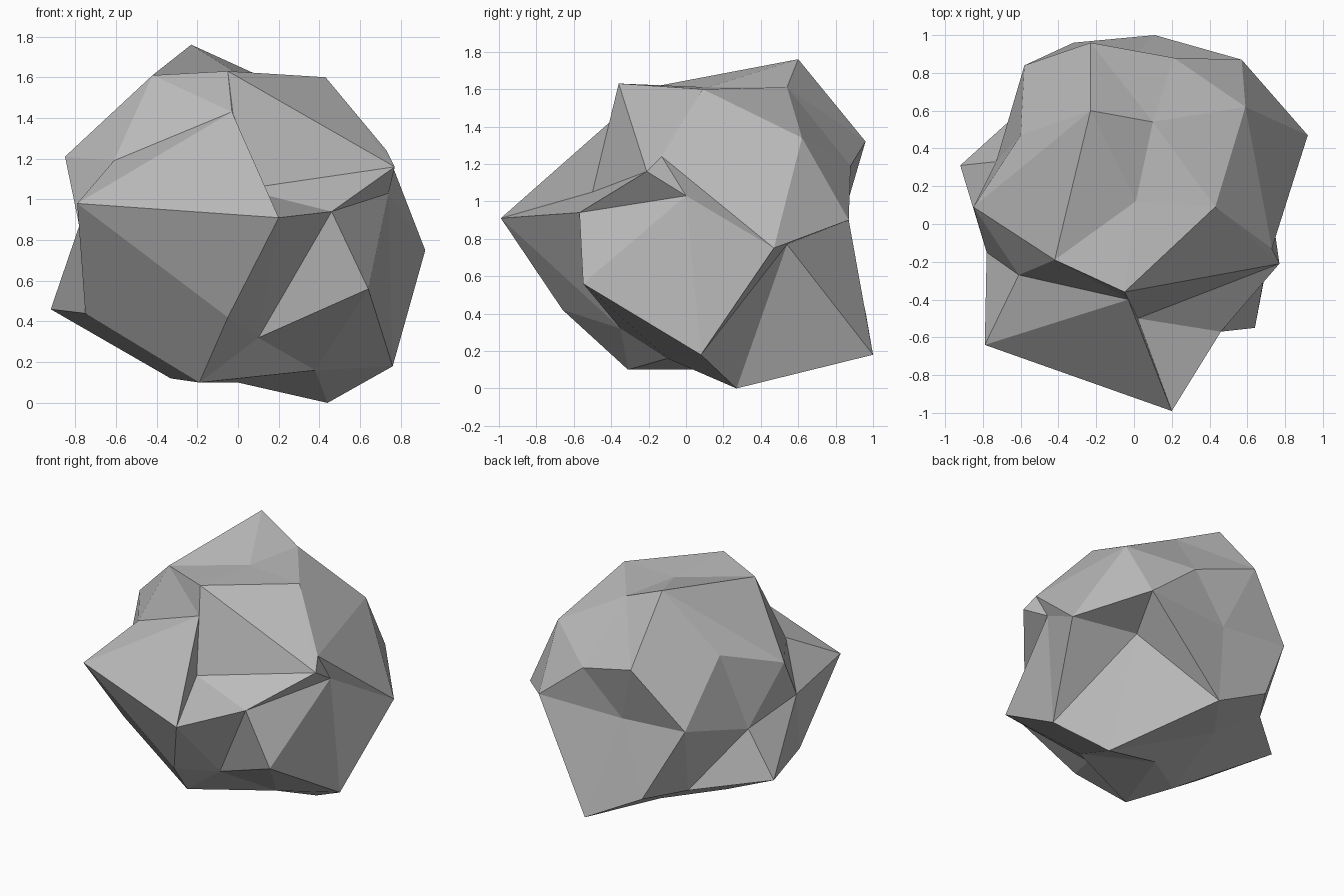
import bpy
import bmesh
import math
from mathutils import Vector

# Remove the default cube only
default_cube = bpy.data.objects.get("Cube")
if default_cube:
    bpy.data.objects.remove(default_cube, do_unlink=True)

# Corner positions in hundredths of a unit, ring by ring from crown to base,
# each ring running anticlockwise from +x
CROWN = [(1, 12, 161)]
SHOULDER = [(43, 9, 160), (10, 54, 161), (-23, 60, 176), (-42, -19, 161), (-5, -36, 163)]
UPPER = [(73, -13, 124), (59, 62, 134), (21, 88, 119), (-23, 96, 132), (-60, 47, 134),
         (-85, 9, 121), (-61, -27, 119), (-3, -40, 143), (2, -50, 105), (77, -21, 116)]
MIDDLE = [(92, 47, 75), (57, 87, 90), (-7, 83, 88), (-58, 84, 92), (-73, 33, 79),
          (-78, -15, 87), (-79, -64, 98), (20, -99, 91), (46, -57, 94), (74, 0, 103)]
LOWER = [(76, 8, 18), (43, 54, 77), (11, 100, 18), (-32, 96, 41), (-50, 69, 42),
         (-92, 31, 46), (-75, -23, 44), (-5, -66, 42), (10, -35, 32), (64, -55, 56)]
FOOT = [(44, 27, 0), (-20, 58, 24), (-33, 0, 12), (-19, -31, 10), (38, -10, 16)]
BASE = [(0, 22, 10)]


def ring_order(vert):
    """Sort key: latitude band from the top, then angle around the z axis."""
    direction = vert.co.normalized()
    polar = math.degrees(direction.angle(Vector((0, 0, 1))))
    around = (math.atan2(direction.y, direction.x) + 0.1) % math.tau
    on_pole = polar < 5 or polar > 175
    return round(polar / 30), 0 if on_pole else around


def make_material(name, colour):
    material = bpy.data.materials.new(name)
    material.use_nodes = True
    material.diffuse_color = colour
    shader = next(n for n in material.node_tree.nodes if n.type == "BSDF_PRINCIPLED")
    shader.inputs["Base Color"].default_value = colour
    shader.inputs["Roughness"].default_value = 0.9
    return material


def make_boulder(name, rings, material):
    """Push the corners of a faceted ball out to the rough stone corners."""
    bm = bmesh.new()
    bmesh.ops.create_icosphere(bm, subdivisions=2, radius=1)
    corners = [corner for ring in rings for corner in ring]
    ordered = sorted(bm.verts, key=ring_order)
    for vert, corner in zip(ordered, corners):
        vert.co = Vector(corner) / 100
    for face in bm.faces:
        face.smooth = False
    bmesh.ops.recalc_face_normals(bm, faces=bm.faces)
    mesh = bpy.data.meshes.new(name)
    bm.to_mesh(mesh)
    bm.free()
    mesh.materials.append(material)
    boulder = bpy.data.objects.new(name, mesh)
    bpy.context.collection.objects.link(boulder)
    return boulder


# Single faceted boulder in plain grey stone
grey_stone = make_material("grey_stone", (0.5, 0.5, 0.5, 1))
make_boulder("boulder", [CROWN, SHOULDER, UPPER, MIDDLE, LOWER, FOOT, BASE], grey_stone)
